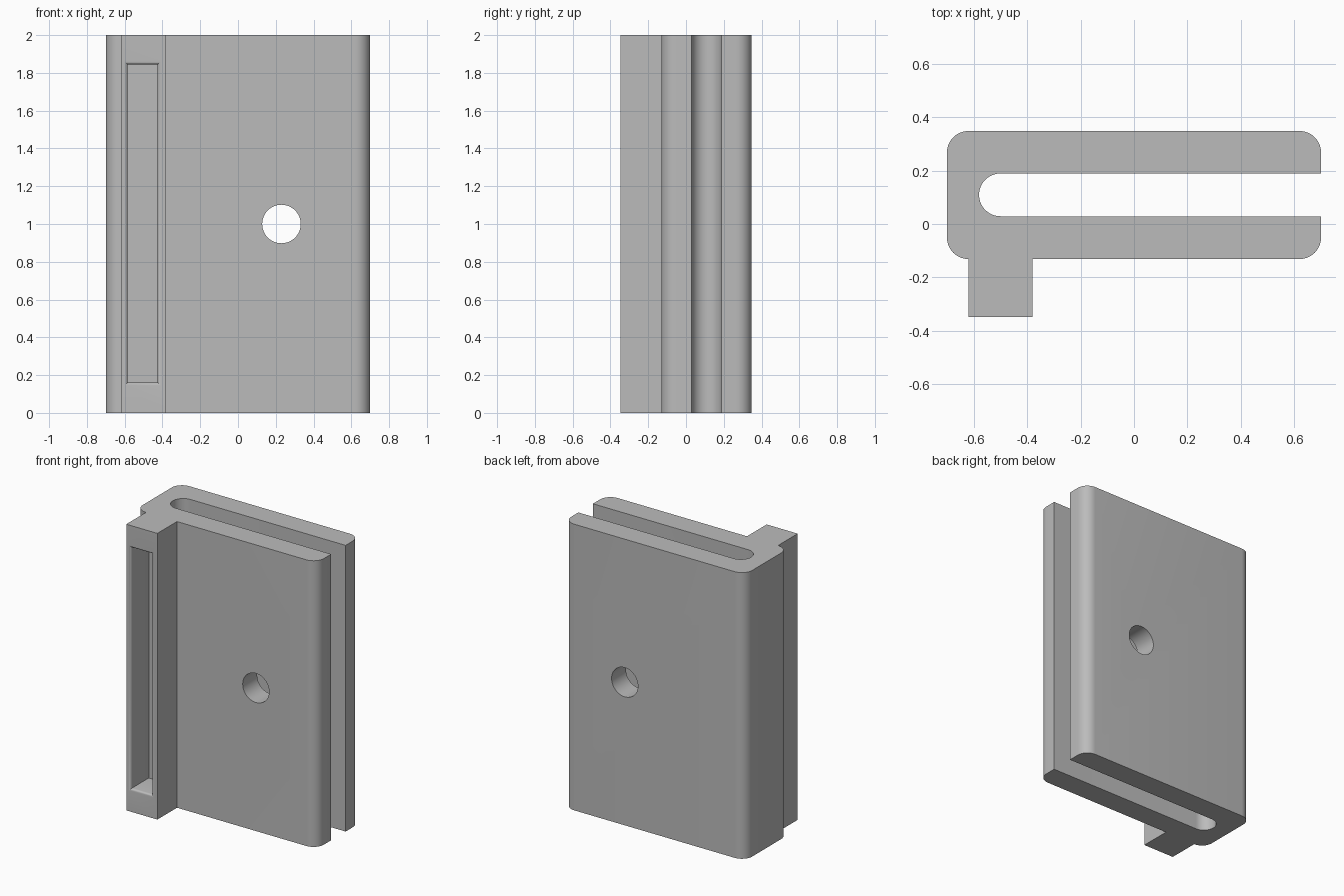
import bpy, bmesh, math
from mathutils import Matrix

cube = bpy.data.objects.get("Cube")
if cube:
    bpy.data.objects.remove(cube, do_unlink=True)

GREY = (0.5, 0.5, 0.5, 1)
mat = bpy.data.materials.new("plain grey")
mat.use_nodes = True
mat.diffuse_color = GREY
mat.node_tree.nodes["Principled BSDF"].inputs["Base Color"].default_value = GREY

HEIGHT = 2.0
X, BACK, FRONT, RIB = 0.7, 0.348, -0.131, -0.348
SLOT_BACK, SLOT_FRONT, SLOT_X = 0.189, 0.029, -0.5
RIB_L, RIB_R = -0.62, -0.38
R = 0.08


def arc(cx, cy, r, start, end, steps=10):
    """Points along an arc, angles in degrees."""
    angles = [math.radians(start + (end - start) * i / steps) for i in range(steps + 1)]
    return [(cx + r * math.cos(a), cy + r * math.sin(a)) for a in angles]


def make_object(name, bm):
    bmesh.ops.recalc_face_normals(bm, faces=bm.faces)
    mesh = bpy.data.meshes.new(name)
    bm.to_mesh(mesh)
    bm.free()
    mesh.materials.append(mat)
    ob = bpy.data.objects.new(name, mesh)
    bpy.context.collection.objects.link(ob)
    return ob


def cut(target, cutter):
    mod = target.modifiers.new(cutter.name, 'BOOLEAN')
    mod.operation = 'DIFFERENCE'
    mod.solver = 'EXACT'
    mod.object = cutter
    bpy.context.view_layer.objects.active = target
    target.select_set(True)
    bpy.ops.object.modifier_apply(modifier=mod.name)
    bpy.data.objects.remove(cutter, do_unlink=True)


# Clip body: one profile with the open slot and the front rib, extruded upward
outline = [(X, SLOT_BACK)]
outline += arc(X - R, BACK - R, R, 0, 90)
outline += arc(-X + R, BACK - R, R, 90, 180)
outline += arc(-X + R, FRONT + R, R, 180, 270)
outline += [(RIB_L, RIB), (RIB_R, RIB), (RIB_R, FRONT)]
outline += arc(X - R, FRONT + R, R, 270, 360)
outline += [(X, SLOT_FRONT)]
outline += arc(SLOT_X, (SLOT_BACK + SLOT_FRONT) / 2, (SLOT_BACK - SLOT_FRONT) / 2, 270, 90, 20)
bm = bmesh.new()
face = bm.faces.new([bm.verts.new((x, y, 0)) for x, y in outline])
top = bmesh.ops.extrude_face_region(bm, geom=[face])["geom"]
bmesh.ops.translate(bm, vec=(0, 0, HEIGHT),
                    verts=[v for v in top if isinstance(v, bmesh.types.BMVert)])
bmesh.ops.remove_doubles(bm, verts=bm.verts, dist=0.0005)
body = make_object("slotted_clip_body", bm)

# Screw hole through both plates
bm = bmesh.new()
bmesh.ops.create_cone(bm, cap_ends=True, segments=48, radius1=0.102, radius2=0.102, depth=2,
                      matrix=Matrix.Translation((0.23, 0, 1)) @ Matrix.Rotation(math.pi / 2, 4, 'X'))
cut(body, make_object("hole_cutter", bm))

# Pocket in the rib with a rounded rim: stacked rectangles from the mouth to the floor
RIM, FLOOR = 0.016, -0.15
rings = [(RIM, RIB - 0.02)]
rings += [(RIM * (1 - math.sin(a)), RIB + RIM * (1 - math.cos(a)))
          for a in (i * math.pi / 8 for i in range(5))]
rings += [(0, FLOOR)]
bm = bmesh.new()
loops = []
for grow, y in rings:
    l, r, lo, hi = -0.585 - grow, -0.425 + grow, 0.16 - grow, 1.845 + grow
    loops.append([bm.verts.new((x, y, z)) for x, z in ((l, lo), (r, lo), (r, hi), (l, hi))])
for a, b in zip(loops, loops[1:]):
    for i in range(4):
        j = (i + 1) % 4
        bm.faces.new((a[i], a[j], b[j], b[i]))
bm.faces.new(loops[0])
bm.faces.new(loops[-1])
cut(body, make_object("pocket_cutter", bm))

# Smooth rounded corners, crisp edges
bpy.ops.object.select_all(action='DESELECT')
body.select_set(True)
bpy.context.view_layer.objects.active = body
bpy.ops.object.shade_smooth_by_angle(angle=math.radians(30))
